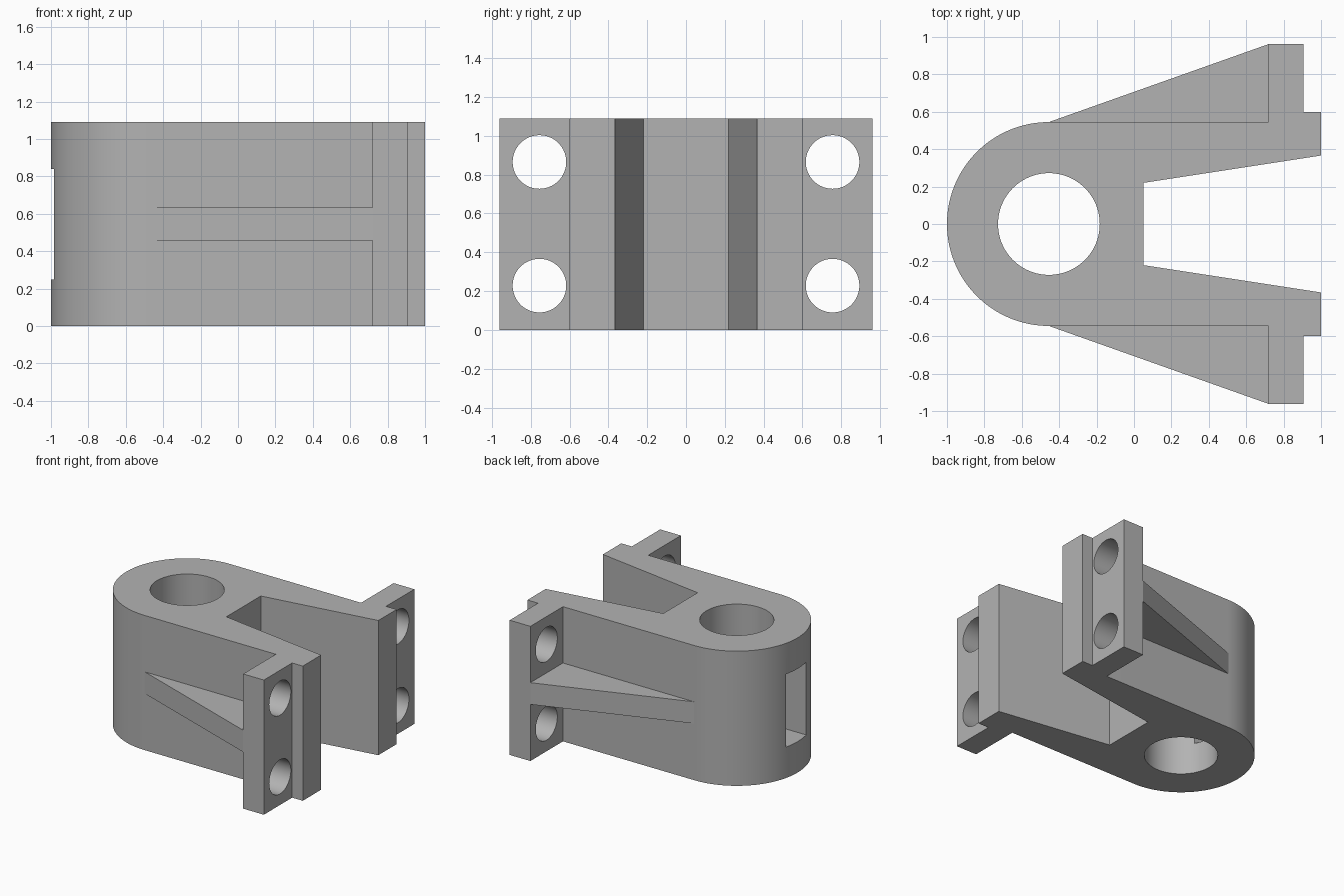
import bpy, bmesh, math
from mathutils import Matrix, Vector

cube = bpy.data.objects.get("Cube")
if cube:
    bpy.data.objects.remove(cube, do_unlink=True)

HEIGHT = 1.09
BOSS_X, BOSS_R, BORE_R = -0.455, 0.545, 0.272
FLANGE_BACK, FLANGE_FRONT, FLANGE_Y = 0.72, 0.905, 0.962

grey = bpy.data.materials.new("cast grey")
grey.use_nodes = True
grey.diffuse_color = (0.45, 0.45, 0.45, 1)
grey.node_tree.nodes["Principled BSDF"].inputs["Base Color"].default_value = grey.diffuse_color


def finish(name, bm):
    bmesh.ops.recalc_face_normals(bm, faces=bm.faces)
    mesh = bpy.data.meshes.new(name)
    bm.to_mesh(mesh)
    bm.free()
    mesh.materials.append(grey)
    obj = bpy.data.objects.new(name, mesh)
    bpy.context.collection.objects.link(obj)
    return obj


def prism(name, outline, z0, z1):
    """Extrude a closed plan outline from z0 to z1."""
    bm = bmesh.new()
    face = bm.faces.new([bm.verts.new((x, y, z0)) for x, y in outline])
    grown = bmesh.ops.extrude_face_region(bm, geom=[face])["geom"]
    bmesh.ops.translate(bm, vec=(0, 0, z1 - z0),
                        verts=[v for v in grown if isinstance(v, bmesh.types.BMVert)])
    return finish(name, bm)


def cylinder(name, centre, radius, depth, axis):
    bm = bmesh.new()
    turn = Vector((0, 0, 1)).rotation_difference(Vector(axis)).to_matrix().to_4x4()
    bmesh.ops.create_cone(bm, cap_ends=True, segments=96, radius1=radius, radius2=radius,
                          depth=depth, matrix=Matrix.Translation(centre) @ turn)
    return finish(name, bm)


def cut(target, cutter):
    cutter.hide_render = True
    mod = target.modifiers.new("cut", 'BOOLEAN')
    mod.operation, mod.solver, mod.object = 'DIFFERENCE', 'EXACT', cutter
    bpy.context.view_layer.objects.active = target
    bpy.ops.object.modifier_apply(modifier=mod.name)
    bpy.data.objects.remove(cutter, do_unlink=True)


# Forked body: half plan from the fork notch round the flange, then the boss arc
half = [(0.05, 0.22), (1.0, 0.366), (1.0, 0.6), (FLANGE_FRONT, 0.6),
        (FLANGE_FRONT, FLANGE_Y), (FLANGE_BACK, FLANGE_Y), (FLANGE_BACK, BOSS_R)]
steps = 64
arc = [(BOSS_X + BOSS_R * math.cos(a), BOSS_R * math.sin(a))
       for a in (math.pi * (0.5 + i / steps) for i in range(steps + 1))]
body = prism("bracket_body", half + arc + [(x, -y) for x, y in reversed(half)], 0, HEIGHT)

# Vertical bore and the window in the rounded end
cut(body, cylinder("bore_cutter", (BOSS_X, 0, HEIGHT / 2), BORE_R, 2, (0, 0, 1)))
cut(body, prism("window_cutter", [(-1.2, -0.13), (BOSS_X, -0.13), (BOSS_X, 0.13), (-1.2, 0.13)],
                0.25, 0.84))

# Bolt holes and side ribs
for side, label in ((1, "back"), (-1, "front")):
    for z in (0.228, 0.865):
        cut(body, cylinder("bolt_cutter", (0.81, side * 0.755, z), 0.138, 0.4, (1, 0, 0)))
    prism(label + "_rib", [(BOSS_X, side * BOSS_R), (FLANGE_BACK, side * FLANGE_Y),
                           (FLANGE_BACK, side * BOSS_R)], 0.458, 0.634)

# Smooth the round walls, keep the machined edges sharp
bpy.ops.object.select_all(action='DESELECT')
body.select_set(True)
bpy.context.view_layer.objects.active = body
bpy.ops.object.shade_smooth_by_angle(angle=math.radians(30))
